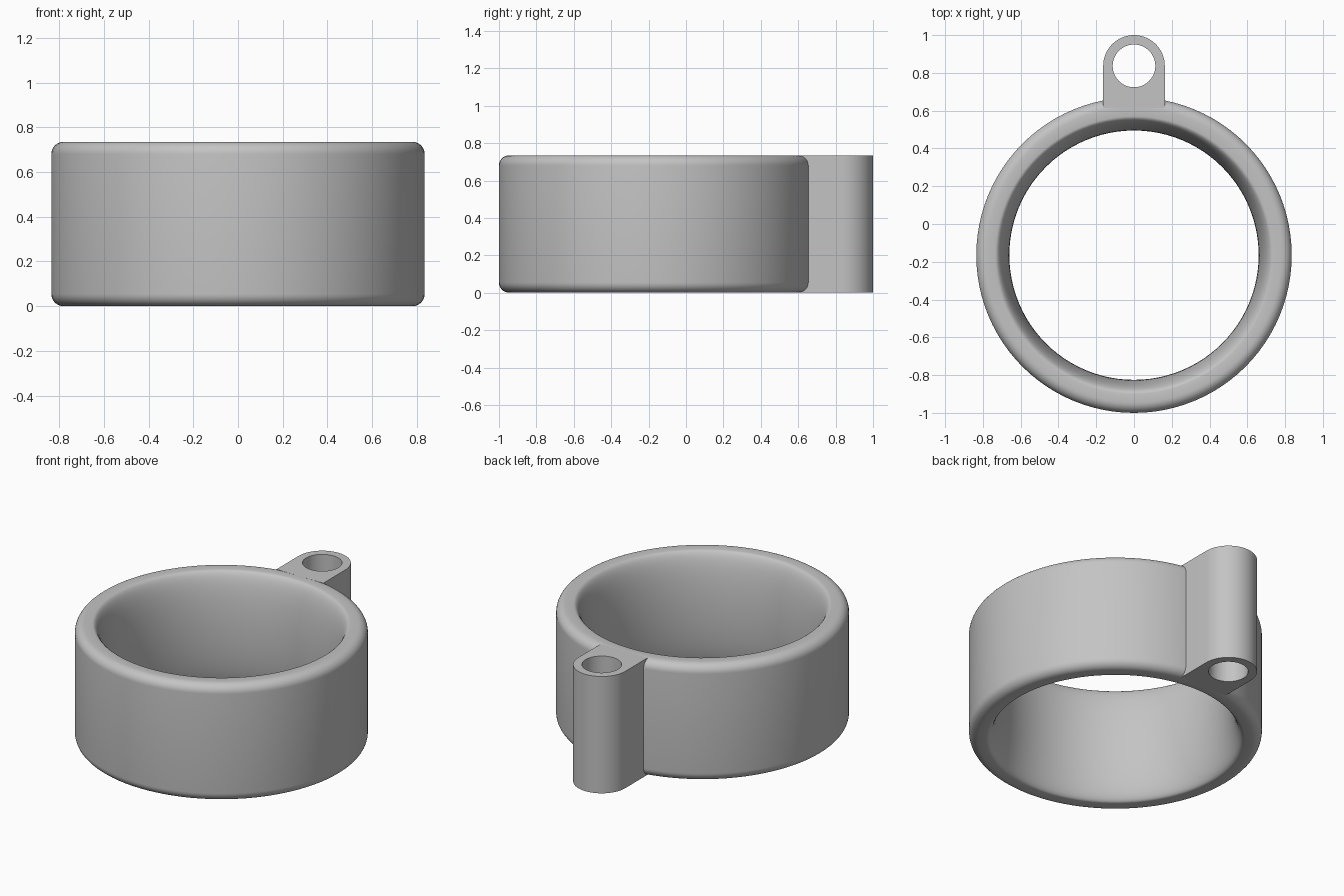
import bpy, bmesh
from math import sin, cos, pi, radians

cube = bpy.data.objects.get("Cube")
if cube:
    bpy.data.objects.remove(cube, do_unlink=True)

HEIGHT = 0.735
RING_Y = -0.165

grey = bpy.data.materials.new("plain grey")
grey.use_nodes = True
colour = (0.55, 0.55, 0.55, 1)
grey.diffuse_color = colour
grey.node_tree.nodes["Principled BSDF"].inputs["Base Color"].default_value = colour


def arc(cx, cy, rx, ry, start, end, steps):
    """Points along an elliptical arc, angles in degrees."""
    angles = [radians(start + (end - start) * i / steps) for i in range(steps + 1)]
    return [(cx + rx * cos(a), cy + ry * sin(a)) for a in angles]


def finish(bm, name, y=0):
    bmesh.ops.recalc_face_normals(bm, faces=bm.faces[:])
    mesh = bpy.data.meshes.new(name)
    bm.to_mesh(mesh)
    bm.free()
    obj = bpy.data.objects.new(name, mesh)
    bpy.context.collection.objects.link(obj)
    obj.location.y = y
    mesh.materials.append(grey)
    bpy.ops.object.select_all(action="DESELECT")
    obj.select_set(True)
    bpy.context.view_layer.objects.active = obj
    bpy.ops.object.shade_smooth_by_angle(angle=radians(35))


def closed_loop(bm, points):
    verts = [bm.verts.new(p) for p in points]
    return [bm.edges.new((v, verts[i - 1])) for i, v in enumerate(verts)]


# Ring: rounded outer corners and a bore that bulges inward at mid height
outer, bore, bulge, fillet = 0.835, 0.66, 0.075, 0.055
corner = outer - fillet
profile = (arc(corner, fillet, fillet, fillet, -90, 0, 8)
           + arc(corner, HEIGHT - fillet, fillet, fillet, 0, 90, 8)
           + arc(bore + bulge, HEIGHT / 2, bulge, HEIGHT / 2, 90, 270, 32))
bm = bmesh.new()
edges = closed_loop(bm, [(r, 0, z) for r, z in profile])
bmesh.ops.spin(bm, geom=bm.verts[:] + edges, cent=(0, 0, 0), axis=(0, 0, 1),
               angle=2 * pi, steps=96, use_merge=True)
bmesh.ops.remove_doubles(bm, verts=bm.verts[:], dist=0.0001)
finish(bm, "ring", RING_Y)

# Hanging lug: full-height tab with a round end and a through hole
half, eye_y, hole = 0.163, 0.837, 0.113
outline = arc(0, eye_y, half, half, 0, 180, 32) + [(-half, 0.615), (half, 0.615)]
eye = arc(0, eye_y, hole, hole, 0, 360, 48)[:-1]
bm = bmesh.new()
for loop in (outline, eye):
    closed_loop(bm, [(x, y, 0) for x, y in loop])
bmesh.ops.triangle_fill(bm, edges=bm.edges[:], use_beauty=True, normal=(0, 0, 1))
top = bmesh.ops.extrude_face_region(bm, geom=bm.faces[:], use_keep_orig=True)["geom"]
bmesh.ops.translate(bm, vec=(0, 0, HEIGHT),
                    verts=[v for v in top if isinstance(v, bmesh.types.BMVert)])
finish(bm, "hanging_lug")
